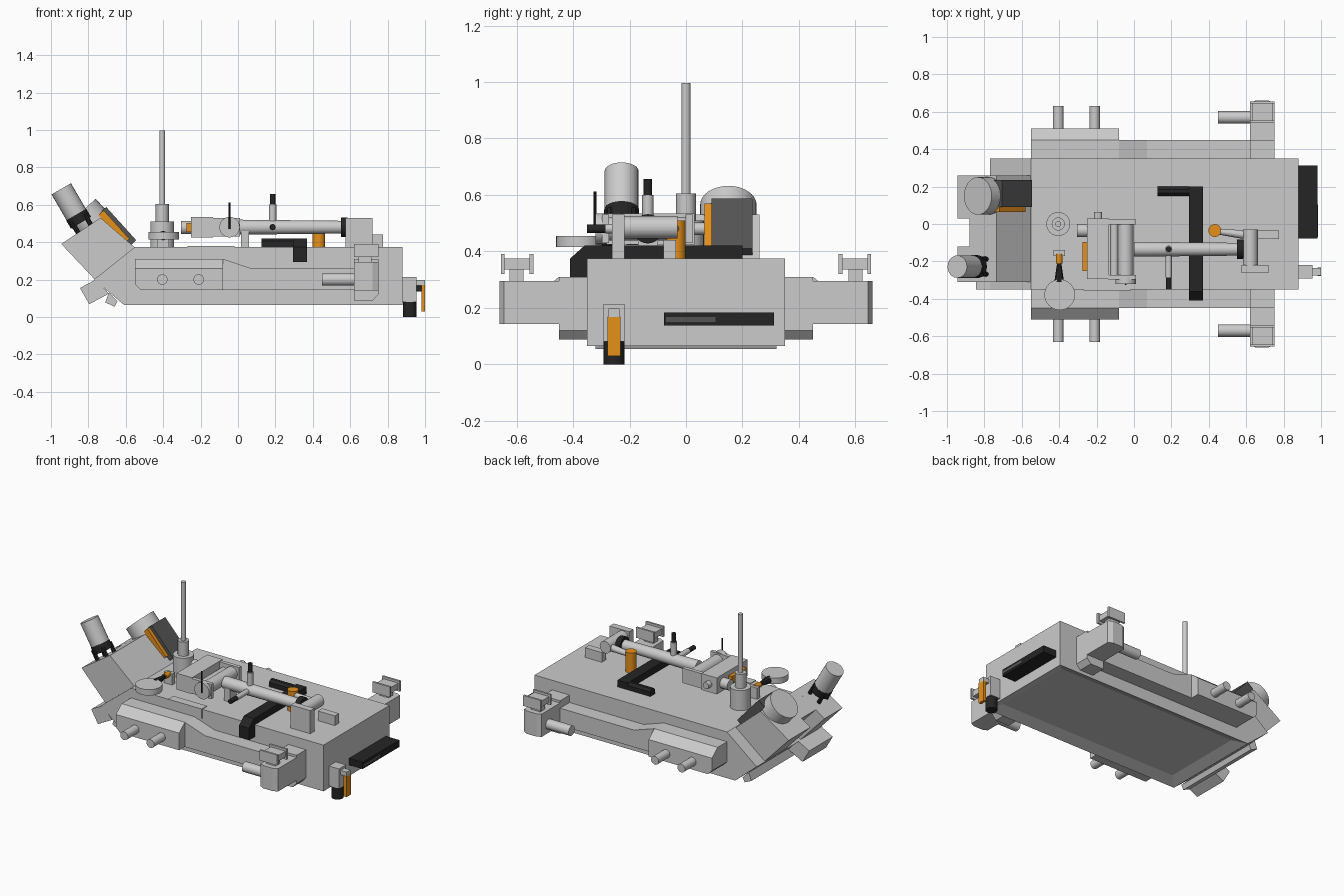
import bpy, bmesh, math
from mathutils import Vector


def material(name, c):
    m = bpy.data.materials.new(name)
    m.diffuse_color = (*c, 1)
    return m


ORANGE = material("orange", (0.8, 0.28, 0.01))
BLACK = material("black", (0.018, 0.018, 0.018))
DARK = material("dark_grey", (0.09, 0.09, 0.09))


def finish(name, bm, mat=None, mirror=False, smooth=False):
    bmesh.ops.recalc_face_normals(bm, faces=bm.faces)
    me = bpy.data.meshes.new(name)
    bm.to_mesh(me)
    bm.free()
    ob = bpy.data.objects.new(name, me)
    bpy.context.collection.objects.link(ob)
    if mat:
        me.materials.append(mat)
    if smooth:
        bpy.ops.object.select_all(action='DESELECT')
        ob.select_set(True)
        bpy.context.view_layer.objects.active = ob
        bpy.ops.object.shade_smooth_by_angle(angle=math.radians(35))
    if mirror:
        m = ob.modifiers.new("mirror", 'MIRROR')
        m.use_axis = (False, True, False)
        m.use_mirror_merge = False
    return ob


def prism_bm(pts, a, b, axis='y'):
    """Extrude a 2D profile from a to b along an axis."""
    place = {'x': lambda p, t: (t, p[0], p[1]), 'y': lambda p, t: (p[0], t, p[1]),
             'z': lambda p, t: (p[0], p[1], t)}[axis]
    bm = bmesh.new()
    lo = [bm.verts.new(place(p, a)) for p in pts]
    hi = [bm.verts.new(place(p, b)) for p in pts]
    bm.faces.new(lo)
    bm.faces.new(hi)
    for i in range(len(pts)):
        j = (i + 1) % len(pts)
        bm.faces.new((lo[i], lo[j], hi[j], hi[i]))
    bmesh.ops.recalc_face_normals(bm, faces=bm.faces)
    return bm


def prism(name, pts, a, b, axis='y', mat=None, mirror=False):
    return finish(name, prism_bm(pts, a, b, axis), mat, mirror)


def box(name, x0, x1, y0, y1, z0, z1, mat=None, mirror=False):
    return prism(name, [(x0, z0), (x1, z0), (x1, z1), (x0, z1)], y0, y1, 'y', mat, mirror)


def cyl(name, p, q, r, mat=None, mirror=False, r2=None, n=24):
    """Cylinder or cone between two points."""
    p, q = Vector(p), Vector(q)
    bm = bmesh.new()
    bmesh.ops.create_cone(bm, cap_ends=True, segments=n, radius1=r, radius2=r if r2 is None else r2,
                          depth=(q - p).length)
    bm.transform((q - p).to_track_quat('Z', 'Y').to_matrix().to_4x4())
    bmesh.ops.translate(bm, verts=bm.verts, vec=(p + q) / 2)
    return finish(name, bm, mat, mirror, True)


# Hull with recessed belly
bm = prism_bm([(-0.61, 0.065), (0.88, 0.065), (0.88, 0.375), (-0.55, 0.375), (-0.77, 0.20)], -0.35, 0.35)
belly = [f for f in bm.faces if f.normal.z < -0.9]
bmesh.ops.inset_region(bm, faces=belly, thickness=0.1)
bmesh.ops.translate(bm, verts=list({v for f in belly for v in f.verts}), vec=(0, 0, 0.03))
finish("hull", bm)
box("hull_side_plate", -0.27, -0.02, -0.356, -0.30, 0.315, 0.379)

# Nose block with notch
nose = [(-0.945, 0.39), (-0.765, 0.20), (-0.55, 0.37), (-0.735, 0.53)]
prism("nose_left", nose, 0.03, 0.26)
prism("nose_right", nose, -0.31, -0.12)
prism("nose_middle", [(-0.88, 0.433), (-0.70, 0.245)] + nose[2:], -0.12, 0.03)
prism("nose_hook", [(-0.845, 0.155), (-0.795, 0.068), (-0.69, 0.125), (-0.76, 0.20)], -0.35, -0.10)
prism("nose_bar", [(-0.71, 0.078), (-0.66, 0.055), (-0.645, 0.085), (-0.69, 0.13)], -0.32, 0.32)

# Side sponsons
side = [(-0.55, 0.175), (-0.52, 0.145), (-0.08, 0.145), (-0.08, 0.31), (-0.55, 0.31)]
prism("fore_sponson", side, 0.34, 0.45, mirror=True)
bm = prism_bm(side, 0.45, 0.51)
for v in bm.verts:
    if v.co.y > 0.5 and v.co.z > 0.3:
        v.co.z = 0.26
finish("fore_sponson_face", bm, mirror=True)
prism("aft_sponson", [(-0.08, 0.145), (0.64, 0.145), (0.64, 0.26), (0.07, 0.26), (-0.08, 0.31)],
      0.34, 0.45, mirror=True)
for x in (-0.405, -0.21):
    cyl("front_axle", (x, 0.48, 0.2), (x, 0.63, 0.2), 0.028, mirror=True)

# Rear suspension arms
prism("rear_arm_root", [(0.62, 0.088), (0.72, 0.088), (0.75, 0.12), (0.75, 0.31), (0.62, 0.31)],
      0.34, 0.45, mirror=True)
prism("rear_arm", [(0.62, 0.44), (0.75, 0.44), (0.75, 0.645), (0.72, 0.66), (0.65, 0.66), (0.62, 0.645)],
      0.142, 0.295, 'z', mirror=True)
cyl("rear_axle", (0.45, 0.57, 0.2), (0.63, 0.57, 0.2), 0.033, mirror=True)
box("bracket_post", 0.645, 0.715, 0.575, 0.625, 0.29, 0.345, mirror=True)
box("bracket_bar", 0.63, 0.74, 0.55, 0.65, 0.335, 0.375, mirror=True)
for y in (0.541, 0.643):
    box("bracket_cheek", 0.62, 0.75, y, y + 0.013, 0.32, 0.39, mirror=True)

# Big nose motor
up = Vector((-0.67, 0, 0.742))
across = Vector((0.742, 0, 0.67))
cap = Vector((-0.835, 0.15, 0.565))
cyl("big_motor", cap - up * 0.28, cap, 0.1, n=32)


def motor_strip(name, y0, y1, s0, s1, t0, t1, mat):
    pts = [cap + across * s - up * t for s, t in ((s0, t0), (s1, t0), (s1, t1), (s0, t1))]
    return prism(name, [(p.x, p.z) for p in pts], y0, y1, mat=mat)


motor_strip("motor_panel", 0.09, 0.235, 0.03, 0.112, 0.07, 0.31, DARK)
motor_strip("motor_stripe", 0.065, 0.092, 0.03, 0.09, 0.075, 0.28, ORANGE)

# Small nose motor on feet
top, low = Vector((-0.945, -0.228, 0.685)), Vector((-0.855, -0.228, 0.53))
ax = (low - top).normalized()
cyl("small_motor", top, low, 0.06)
cyl("small_motor_collar", low - ax * 0.02, low + ax * 0.03, 0.062, BLACK)
sx = Vector((-ax.z, 0, ax.x))
for a in (-1, 1):
    for b in (-1, 1):
        foot = low + sx * a * 0.04 + Vector((0, b * 0.04, 0))
        cyl("small_motor_foot", foot, foot + ax * 0.13, 0.013, BLACK, n=8)

# Mast
cyl("mast_base", (-0.405, 0, 0.37), (-0.405, 0, 0.51), 0.064)
cyl("mast_socket", (-0.405, 0, 0.50), (-0.405, 0, 0.605), 0.035)
cyl("mast_pole", (-0.405, 0, 0.60), (-0.405, 0, 0.997), 0.016)

# Dish on a short arm
cyl("dish", (-0.397, -0.378, 0.415), (-0.397, -0.378, 0.455), 0.082, n=32)
box("dish_mount", -0.43, -0.37, -0.17, -0.14, 0.37, 0.45)
cyl("dish_joint", (-0.4, -0.16, 0.44), (-0.4, -0.21, 0.44), 0.018, ORANGE, n=12)
cyl("dish_arm", (-0.4, -0.20, 0.44), (-0.4, -0.31, 0.435), 0.01, BLACK, r2=0.026, n=8)

# Hose bent over the side
hx = [(0.29, 0.0), (0.305, 0.0), (0.355, 0.0), (0.37, 0.0)]
prism("hose_run", [(-0.41, 0.295), (-0.345, 0.295), (-0.345, 0.37), (0.2, 0.37), (0.2, 0.42),
                   (-0.36, 0.42), (-0.41, 0.375)], 0.295, 0.37, 'x', BLACK)
prism("hose_branch", [(0.15, 0.37), (0.2, 0.37), (0.2, 0.405), (0.185, 0.42), (0.165, 0.42), (0.15, 0.405)],
      0.125, 0.30, 'x', BLACK)

# Manipulator boom and shoulder
cyl("boom", (0.0, -0.135, 0.48), (0.57, -0.135, 0.48), 0.04, r2=0.034)
cyl("boom_collar", (0.55, -0.135, 0.48), (0.585, -0.135, 0.48), 0.052, BLACK)
cyl("shoulder", (0.622, -0.225, 0.485), (0.622, -0.03, 0.485), 0.04)
box("shoulder_plate", 0.575, 0.72, -0.262, -0.218, 0.37, 0.53)
box("shoulder_block", 0.65, 0.775, -0.08, -0.035, 0.37, 0.44)
cyl("orange_post", (0.432, -0.035, 0.37), (0.432, -0.035, 0.51), 0.034, ORANGE)
cyl("post_link", (0.45, -0.04, 0.48), (0.61, -0.06, 0.48), 0.016, r2=0.024, n=12)
cyl("lamp_stem", (0.185, -0.135, 0.5), (0.185, -0.135, 0.60), 0.02, n=16)
cyl("lamp_head", (0.185, -0.135, 0.595), (0.185, -0.135, 0.657), 0.015, BLACK, n=16)
cyl("side_stem", (0.185, -0.15, 0.48), (0.185, -0.285, 0.48), 0.017, n=16)
cyl("side_head", (0.185, -0.28, 0.48), (0.185, -0.35, 0.48), 0.015, BLACK, n=16)

# Wrist and gripper
cyl("wrist_axle", (-0.045, -0.31, 0.48), (-0.045, 0.0, 0.48), 0.042)
cyl("wrist_hub", (-0.045, -0.32, 0.48), (-0.045, -0.28, 0.48), 0.055)
for y in (-0.297, -0.002):
    box("wrist_plate", -0.14, 0.01, y, y + 0.025, 0.43, 0.53)
cyl("wrist_roller", (-0.105, -0.29, 0.48), (-0.105, 0.01, 0.48), 0.022, n=16)
box("gripper_body", -0.25, -0.135, -0.295, 0.03, 0.425, 0.535)
cyl("gripper_knob", (-0.192, 0.02, 0.48), (-0.192, 0.065, 0.48), 0.022, n=16)
box("gripper_stripe", -0.275, -0.245, -0.25, -0.095, 0.455, 0.503, ORANGE)
cyl("gripper_tip", (-0.305, -0.035, 0.478), (-0.245, -0.035, 0.478), 0.035, n=16)
box("boom_rest", 0.015, 0.06, -0.17, -0.10, 0.37, 0.46)
cyl("whip", (-0.045, -0.322, 0.47), (-0.045, -0.322, 0.613), 0.005, BLACK, n=8)

# Rear fittings
box("rear_bar", 0.875, 0.98, -0.078, 0.312, 0.137, 0.183, BLACK)
box("rear_bar_slot", 0.97, 0.983, -0.07, 0.105, 0.15, 0.168, DARK)
box("rear_clamp", 0.875, 0.955, -0.292, -0.218, 0.08, 0.213)
cyl("rear_buffer", (0.918, -0.255, 0.0), (0.918, -0.255, 0.09), 0.037, BLACK, n=12)
box("rear_handle_arm", 0.95, 1.0, -0.275, -0.235, 0.168, 0.197)
box("rear_handle", 0.98, 1.0, -0.278, -0.232, 0.03, 0.17, ORANGE)
